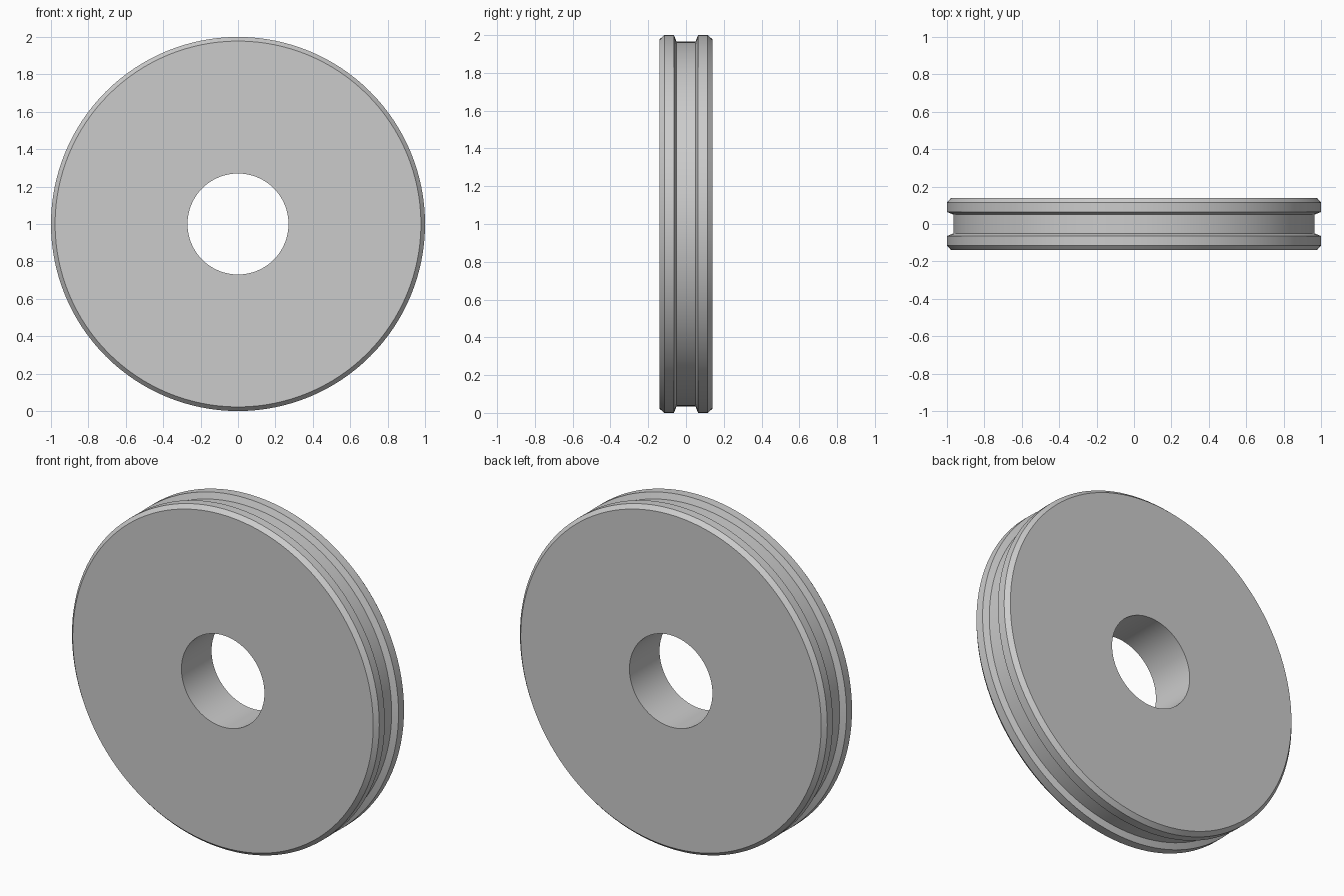
import bpy
import bmesh
import math
from mathutils import Vector

cube = bpy.data.objects.get("Cube")
if cube:
    bpy.data.objects.remove(cube, do_unlink=True)

SEGMENTS = 128
BORE = 0.27

# Plain grey material
grey = bpy.data.materials.new("light_grey")
grey.use_nodes = True
colour = (0.6, 0.6, 0.6, 1)
grey.diffuse_color = colour
grey.node_tree.nodes["Principled BSDF"].inputs["Base Color"].default_value = colour

# Half of the cross-section as (radius, y): bore, side face, chamfer, rim, groove
half = [(BORE, 0.14), (0.978, 0.14), (1.0, 0.115), (1.0, 0.064), (0.965, 0.05)]
section = half + [(r, -y) for r, y in reversed(half)]

# Revolve the closed section around the wheel axle
centre = Vector((0, 0, 1))
bm = bmesh.new()
verts = [bm.verts.new(centre + Vector((r, y, 0))) for r, y in section]
edges = [bm.edges.new((a, b)) for a, b in zip(verts, verts[1:] + verts[:1])]
bmesh.ops.spin(bm, geom=verts + edges, cent=centre, axis=(0, 1, 0),
               angle=math.tau, steps=SEGMENTS, use_merge=True)
bmesh.ops.remove_doubles(bm, verts=bm.verts, dist=0.0001)
bmesh.ops.recalc_face_normals(bm, faces=bm.faces)

mesh = bpy.data.meshes.new("grooved_wheel")
bm.to_mesh(mesh)
bm.free()
mesh.materials.append(grey)
wheel = bpy.data.objects.new("grooved_wheel", mesh)
bpy.context.collection.objects.link(wheel)

# Smooth round surfaces with crisp chamfer and groove edges
bpy.ops.object.select_all(action='DESELECT')
wheel.select_set(True)
bpy.context.view_layer.objects.active = wheel
bpy.ops.object.shade_smooth_by_angle(angle=math.radians(20))
